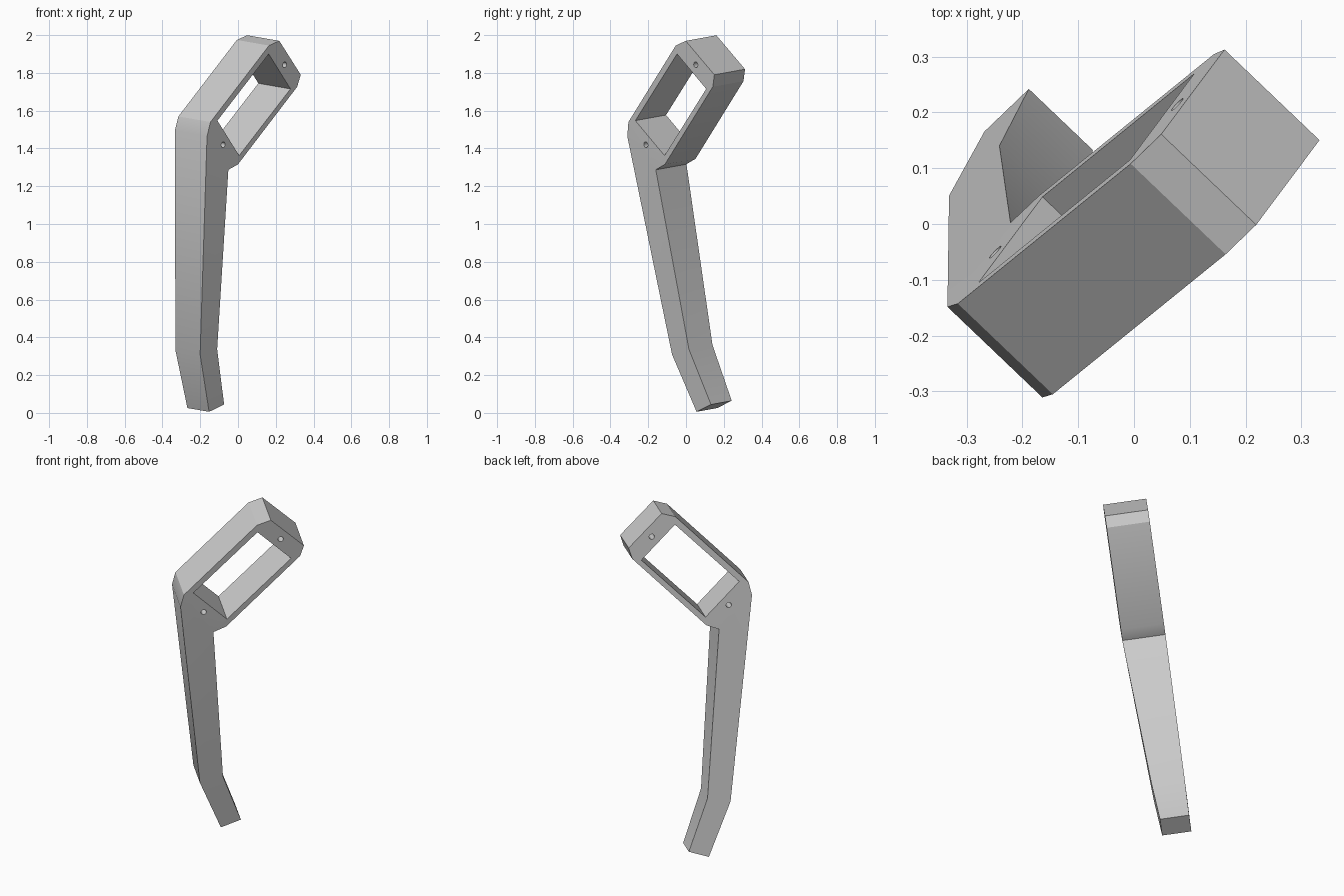
import bpy
import bmesh
import math
from mathutils import Matrix, Vector

cube = bpy.data.objects.get("Cube")
if cube:
    bpy.data.objects.remove(cube, do_unlink=True)

# Tilted frame: u along the plate, v up the plate, w out of its front
w_axis = Vector((0.718, -0.685, -0.125)).normalized()
u_axis = Vector((-w_axis.y, w_axis.x, 0)).normalized()
v_axis = w_axis.cross(u_axis)
frame = Matrix((u_axis, v_axis, w_axis)).transposed().to_4x4()

# Outline (u, v): up the left edge, round the head, down the right edge
outline = [(-.065, -.013), (-.192, .295), (-.338, 1.465), (-.321, 1.541),
           (.074, 1.949), (.15, 1.974), (.338, 1.793), (.319, 1.729),
           (-.081, 1.315), (-.151, 1.286), (-.065, .323), (.045, .026)]
HEAD, BEND, FOOT = (-.088, -.325), (-.132, -.314), (-.149, -.309)
depths = [FOOT, BEND] + [HEAD] * 8 + [BEND, FOOT]
panels = [(0, 1, 10, 11), (1, 2, 9, 10), tuple(range(2, 10))]

material = bpy.data.materials.new("plain grey")
material.use_nodes = True
grey = (0.6, 0.6, 0.6, 1)
material.diffuse_color = grey
material.node_tree.nodes["Principled BSDF"].inputs["Base Color"].default_value = grey


def make_object(name, bm):
    """Turn a bmesh into a linked object."""
    bmesh.ops.recalc_face_normals(bm, faces=bm.faces)
    mesh = bpy.data.meshes.new(name)
    bm.to_mesh(mesh)
    bm.free()
    obj = bpy.data.objects.new(name, mesh)
    bpy.context.collection.objects.link(obj)
    return obj


# Bracket: tapering bent handle and chamfered head in one body
bm = bmesh.new()
front, back = [[bm.verts.new(frame @ Vector((u, v, d[side])))
                for (u, v), d in zip(outline, depths)] for side in (0, 1)]
for ring in (front, back):
    for panel in panels:
        bm.faces.new([ring[i] for i in panel])
count = len(outline)
for i in range(count):
    j = (i + 1) % count
    bm.faces.new((front[i], front[j], back[j], back[i]))
bracket = make_object("bracket", bm)
bracket.data.materials.append(material)

# Cutters: head opening and a screw hole at each end of it
head = frame @ Matrix.Translation((0, 1.633, sum(HEAD) / 2)) @ Matrix.Rotation(math.radians(45.7), 4, "Z")
cutters = []
bm = bmesh.new()
bmesh.ops.create_cube(bm, size=1, matrix=head @ Matrix.Diagonal((.497, .267, .5, 1)))
cutters.append(make_object("opening_cutter", bm))
for side in (-1, 1):
    bm = bmesh.new()
    bmesh.ops.create_cone(bm, cap_ends=True, segments=16, radius1=.015, radius2=.015,
                          depth=.5, matrix=head @ Matrix.Translation((side * .298, 0, 0)))
    cutters.append(make_object("screw_hole_cutter", bm))

# Cut the bracket, then discard the cutters
bpy.ops.object.select_all(action="DESELECT")
bpy.context.view_layer.objects.active = bracket
bracket.select_set(True)
for cutter in cutters:
    cutter.hide_render = True
    cut = bracket.modifiers.new("cut", "BOOLEAN")
    cut.operation = "DIFFERENCE"
    cut.solver = "EXACT"
    cut.object = cutter
    bpy.ops.object.modifier_apply(modifier=cut.name)
    bpy.data.objects.remove(cutter, do_unlink=True)

bpy.ops.object.shade_smooth_by_angle(angle=math.radians(25))
